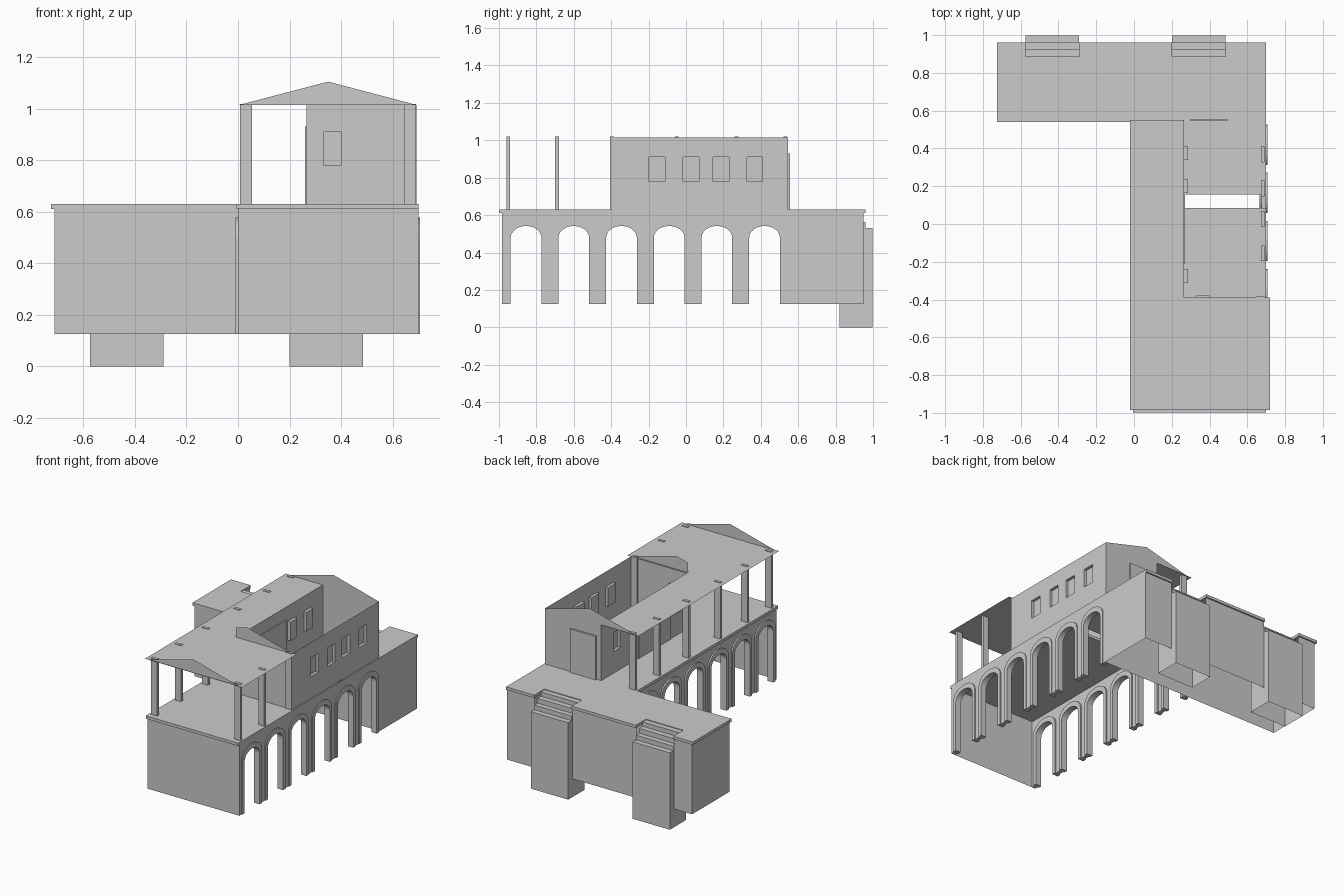
import bpy, math

if "Cube" in bpy.data.objects:
    bpy.data.objects.remove(bpy.data.objects["Cube"])

def mesh(name, verts, faces):
    me = bpy.data.meshes.new(name)
    me.from_pydata(verts, [], faces)
    me.update()
    ob = bpy.data.objects.new(name, me)
    bpy.context.collection.objects.link(ob)
    return ob

# maps sheet coordinates (u, v) at depth d into space for each plane
AX = {'x': lambda u, v, d: (d, u, v), 'y': lambda u, v, d: (u, d, v), 'z': lambda u, v, d: (u, v, d)}

def sheet(name, axis, d, areas, holes=(), thick=0.0):
    """Flat sheet made of rectangles (u0,u1,v0,v1) minus holes, optionally thickened."""
    us = sorted({a for r in [*areas, *holes] for a in r[:2]})
    vs = sorted({a for r in [*areas, *holes] for a in r[2:]})
    inside = lambda r, u, v: r[0] < u < r[1] and r[2] < v < r[3]
    cells = set()
    for i in range(len(us) - 1):
        for j in range(len(vs) - 1):
            u, v = (us[i] + us[i + 1]) / 2, (vs[j] + vs[j + 1]) / 2
            if any(inside(r, u, v) for r in areas) and not any(inside(r, u, v) for r in holes):
                cells.add((i, j))
    n, m = len(vs), len(us) * len(vs)
    verts = [AX[axis](u, v, d) for u in us for v in vs]
    q = lambda i, j: [i * n + j, (i + 1) * n + j, (i + 1) * n + j + 1, i * n + j + 1]
    faces = [q(*c) for c in cells]
    if thick:
        verts += [AX[axis](u, v, d + thick) for u in us for v in vs]
        for i, j in cells:
            a = q(i, j)
            faces.append([k + m for k in a])
            for s, (di, dj) in enumerate([(0, -1), (1, 0), (0, 1), (-1, 0)]):
                if (i + di, j + dj) not in cells:
                    p, r = a[s], a[(s + 1) % 4]
                    faces.append([p, r, r + m, p + m])
    return mesh(name, verts, faces)

def box(name, x0, x1, y0, y1, z0, z1):
    return sheet(name, 'z', z0, [(x0, x1, y0, y1)], thick=z1 - z0)

def niche(name, axis, d, depth, r):
    """Open box set into a wall: back panel and four reveals."""
    c = [(r[0], r[2]), (r[1], r[2]), (r[1], r[3]), (r[0], r[3])]
    v = [AX[axis](*p, d) for p in c] + [AX[axis](*p, d + depth) for p in c]
    mesh(name, v, [(4, 5, 6, 7)] + [(k, (k + 1) % 4, (k + 1) % 4 + 4, k + 4) for k in range(4)])

def ring(name, outer, inner, x0, x1):
    """Solid band between two matching open outlines in the yz plane."""
    n = len(outer)
    v = [(x, *p) for x in (x0, x1) for pts in (outer, inner) for p in pts]
    f = []
    for k in range(n - 1):
        for a, b in ((0, n), (2 * n, 3 * n), (0, 2 * n), (n, 3 * n)):
            f.append((a + k, a + k + 1, b + k + 1, b + k))
    f += [(k, n + k, 3 * n + k, 2 * n + k) for k in (0, n - 1)]
    return mesh(name, v, f)

BASE, UND, TOP, CEIL = 0.125, 0.61, 0.63, 1.015
STAIRS = [(-0.575, -0.29), (0.2, 0.485)]

# floor slab with stair notches and stairwell
sheet('floor_slab', 'z', UND, [(-0.725, 0.70, 0.54, 0.96), (-0.005, 0.70, -0.997, 0.55)],
      [(*s, 0.85, 0.97) for s in STAIRS] + [(0.27, 0.70 - 0.005, 0.085, 0.155)], TOP - UND)

# lower walls
sheet('front_wall', 'y', -0.985, [(0, 0.70, BASE, UND)])
sheet('wing_front_wall', 'y', 0.545, [(-0.712, 0.70, BASE, UND)])
sheet('wing_back_wall', 'y', 0.95, [(-0.712, 0.70, BASE, UND)], [(*s, 0.53, 0.62) for s in STAIRS])
sheet('wing_left_wall', 'x', -0.712, [(0.545, 0.95, BASE, UND)])
sheet('wing_right_wall', 'x', 0.70, [(0.52, 0.95, BASE, UND)])

# arcades: six flattened arches per side, each with a raised surround
def arch(cy, w, spring, rise):
    top = [(cy - w * math.cos(math.pi * k / 12), spring + rise * math.sin(math.pi * k / 12)) for k in range(13)]
    return [(cy - w, BASE), *top, (cy + w, BASE)]

for side, wx0, wx1, tx0, tx1 in (('left', 0, 0.025, -0.01, 0.035), ('right', 0.675, 0.70, 0.665, 0.706)):
    for i in range(6):
        c = -0.855 + 0.255 * i
        mid = arch(c, 0.095, 0.49, 0.07)
        e0 = -0.985 if i == 0 else c - 0.1275
        e1 = 0.545 if i == 5 else c + 0.1275
        wall = [(e0, BASE)] + [(min(max(p[0], e0), e1), UND) for p in mid[1:-1]] + [(e1, BASE)]
        wall[1], wall[-2] = (e0, UND), (e1, UND)
        ring(f'{side}_arcade_wall_{i}', wall, mid, wx0, wx1)
        ring(f'{side}_arch_trim_{i}', arch(c, 0.107, 0.497, 0.08), arch(c, 0.082, 0.48, 0.062), tx0, tx1)

# outside stairs: stepped profile swept across x, open underneath
prof = [(0.82, 0), (0.82, 0.53), (0.85, 0.53), (0.85, 0.625), (0.887, 0.625), (0.887, 0.595),
        (0.925, 0.595), (0.925, 0.562), (0.96, 0.562), (0.96, 0.53), (0.997, 0.53), (0.997, 0)]
for s, (x0, x1) in enumerate(STAIRS):
    n = len(prof)
    v = [(x, *p) for x in (x0, x1) for p in prof]
    mesh(f'stairs_{s}', v, [(k, k + 1, n + k + 1, n + k) for k in range(n - 1)]
         + [tuple(range(n)), tuple(range(n, 2 * n))])

# upper room walls with recessed windows and doors
X0, X1, Y0, Y1 = 0.265, 0.692, -0.398, 0.545
win = lambda c, w=0.042: (c - w, c + w, 0.78, 0.91)
rooms = [('room_right', 'x', X1, -0.02, (Y0, Y1), [win(c) for c in (-0.155, 0.027, 0.187, 0.368)]),
         ('room_left', 'x', X0, 0.02, (Y0, Y1), [win(c, 0.037) for c in (-0.275, 0.2, 0.375)]),
         ('room_front', 'y', Y0, 0.02, (X0, X1), [win(0.365, 0.034)]),
         ('room_back', 'y', Y1, 0, (X0, X1), [])]
for name, ax, d, dep, (a, b), holes in rooms:
    sheet(name + '_wall', ax, d, [(a, b, TOP, CEIL)], holes)
    for i, h in enumerate(holes):
        niche(f'{name}_window_{i}', ax, d, dep, h)
box('back_door', 0.30, 0.495, Y1, 0.557, TOP, 0.93)
box('side_door', 0.26, 0.27, -0.21, 0.14, TOP, 0.93)

# flat roof sheet and gables
sheet('roof_sheet', 'z', CEIL, [(-0.02, 0.72, -0.985, -0.388), (-0.02, X0, -0.985, 0.55)])
L, P, R = (0.005, CEIL), (0.35, 1.105), (0.692, CEIL)
for name, y, pts in (('front_gable', -0.98, [L, P, R]), ('back_gable', Y1, [L, P, R]),
                     ('middle_gable', Y0, [(X0, CEIL), (X0, 1.083), P, R])):
    mesh(name, [(x, y, z) for x, z in pts], [tuple(range(len(pts)))])

# veranda columns, tops poking through the roof
for i, y in enumerate((-0.95, -0.69, -0.395, -0.05, 0.27, 0.53)):
    box(f'left_column_{i}', 0.008, 0.055, y - 0.01, y + 0.01, TOP, 1.019)
    if i < 3:
        box(f'right_column_{i}', 0.645, 0.69, y - 0.01, y + 0.01, TOP, 1.019)
